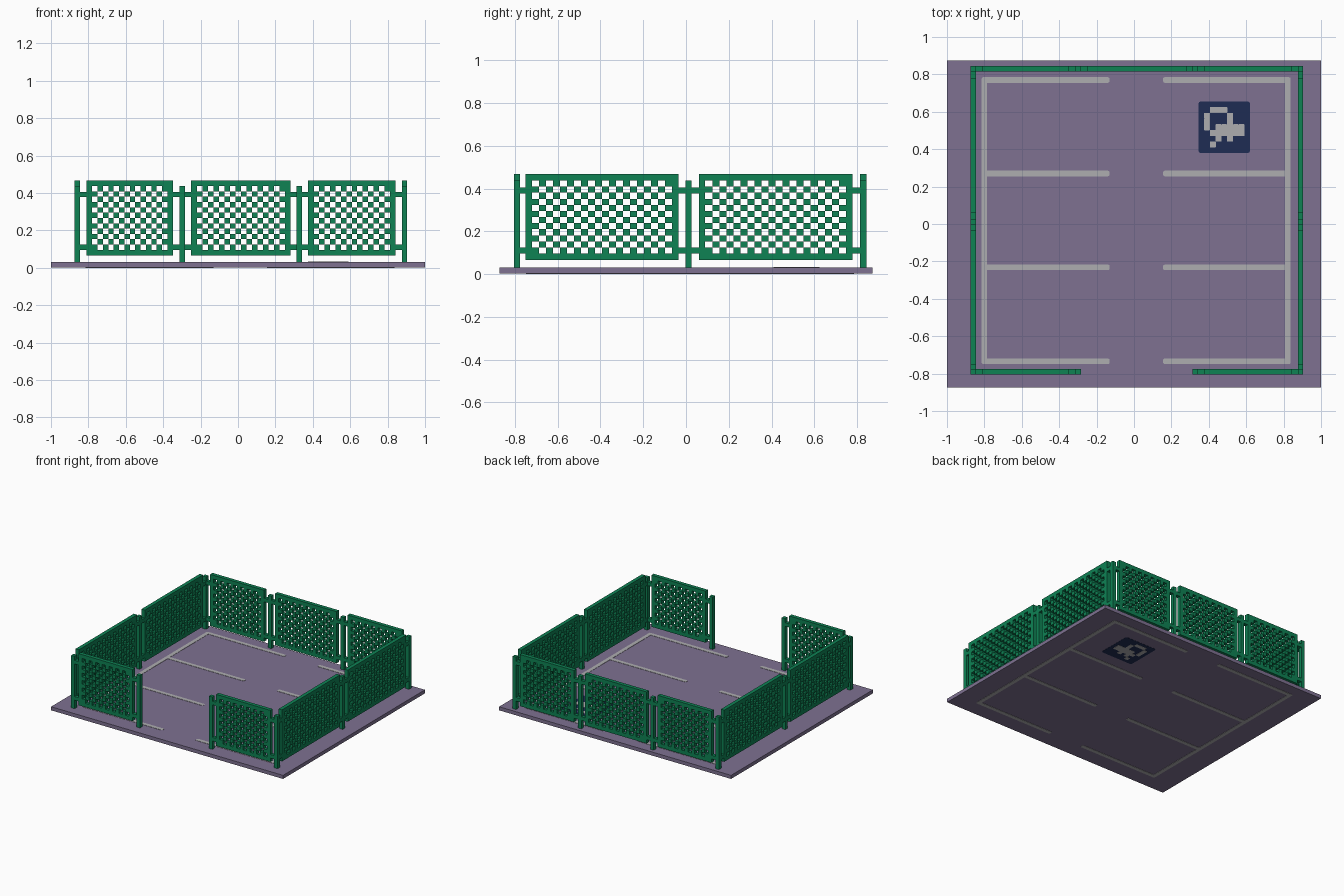
import bpy
import bmesh

cube = bpy.data.objects.get("Cube")
if cube:
    bpy.data.objects.remove(cube, do_unlink=True)


def material(name, rgb):
    """Flat material from 0-255 display values, stored as linear."""
    lin = [((c / 255 + 0.055) / 1.055) ** 2.4 for c in rgb] + [1.0]
    mat = bpy.data.materials.new(name)
    mat.use_nodes = True
    mat.diffuse_color = lin
    mat.node_tree.nodes["Principled BSDF"].inputs["Base Color"].default_value = lin
    return mat


GREEN = material("fence green", (14, 130, 84))
PURPLE = material("paving purple", (126, 113, 145))
GREY = material("line grey", (174, 174, 176))
NAVY = material("sign navy", (31, 44, 84))


def add_box(bm, x, y, z, round_by=0.0):
    """Box from (min, max) ranges, with optionally rounded vertical edges."""
    verts = bmesh.ops.create_cube(bm, size=1)["verts"]
    for v in verts:
        v.co = [(r[0] if c < 0 else r[1]) for c, r in zip(v.co, (x, y, z))]
    if round_by:
        edges = {e for v in verts for e in v.link_edges
                 if abs(e.verts[0].co.z - e.verts[1].co.z) > 1e-5}
        bmesh.ops.bevel(bm, geom=list(edges), offset=round_by, segments=2,
                        profile=0.5, affect='EDGES')


def finish(bm, name, mat):
    mesh = bpy.data.meshes.new(name)
    bm.to_mesh(mesh)
    bm.free()
    mesh.materials.append(mat)
    obj = bpy.data.objects.new(name, mesh)
    bpy.context.collection.objects.link(obj)
    return obj


def boxes(name, mat, items, round_by=0.0):
    bm = bmesh.new()
    for item in items:
        add_box(bm, *item, round_by)
    return finish(bm, name, mat)


# Paved slab
TOP = 0.03
boxes("paving_slab", PURPLE, [((-1, 1), (-0.873, 0.873), (0.002, TOP))])

# Bay lines, sign and pictogram, as thin plates on both faces of the slab
ROW_Y = (0.77, 0.27, -0.232, -0.734)
lines = [((-0.815, -0.785), (-0.749, 0.785)), ((0.808, 0.838), (-0.749, 0.785))]
for y in ROW_Y:
    lines.append(((-0.805, -0.13), (y - 0.015, y + 0.015)))
    lines.append(((0.155, 0.828), (y - 0.015, y + 0.015)))

SIGN_X, SIGN_Y, CELL = 0.345, 0.655, 0.0306
ICON = [".........",
        "..###....",
        ".#...#...",
        ".#...#...",
        ".#.#####.",
        "..######.",
        "...#.#...",
        "..#......",
        "........."]
icon = []
for r, row in enumerate(ICON):
    for c, mark in enumerate(row):
        if mark == "#":
            x, y = SIGN_X + c * CELL, SIGN_Y - r * CELL
            icon.append(((x - 0.001, x + CELL + 0.001), (y - CELL - 0.001, y + 0.001)))
sign = [((SIGN_X, SIGN_X + 9 * CELL), (SIGN_Y - 9 * CELL, SIGN_Y))]

for side, z_line, z_sign, z_icon in (
        ("top", (0.028, 0.032), (0.028, 0.032), (0.03, 0.034)),
        ("bottom", (0.0, 0.004), (0.001, 0.005), (0.0, 0.004))):
    boxes("bay_lines_" + side, GREY, [(x, y, z_line) for x, y in lines], 0.009)
    boxes("sign_plate_" + side, NAVY, [(x, y, z_sign) for x, y in sign], 0.012)
    boxes("sign_pictogram_" + side, GREY, [(x, y, z_icon) for x, y in icon], 0.004)

# Fence
HALF = 0.0145            # half thickness of posts, panels and rails
FRAME = 0.03             # panel frame width
PANEL_Z = (0.066, 0.468)
POST_TOP = 0.438
RAIL_Z = ((0.096, 0.124), (0.378, 0.406))
ROWS = 12


def along(axis, span, line, z):
    """Box ranges for a piece running along x or y on a fence line."""
    across = (line - HALF, line + HALF)
    return (span, across, z) if axis == "x" else (across, span, z)


def fence_panel(name, axis, line, span, cols):
    """Framed panel filled with a checkerboard lattice."""
    (a, b), (lo, hi) = span, PANEL_Z
    parts = [along(axis, span, line, (lo, lo + FRAME)),
             along(axis, span, line, (hi - FRAME, hi)),
             along(axis, (a, a + FRAME), line, (lo + FRAME, hi - FRAME)),
             along(axis, (b - FRAME, b), line, (lo + FRAME, hi - FRAME))]
    w = (b - a - 2 * FRAME) / cols
    h = (hi - lo - 2 * FRAME) / ROWS
    for i in range(cols):
        for j in range(ROWS):
            if (i + j) % 2 == 0:
                s, z = a + FRAME + i * w, lo + FRAME + j * h
                parts.append(along(axis, (s, s + w), line, (z, z + h)))
    boxes(name, GREEN, parts)


def fence_rails(name, axis, line, gaps):
    """Short upper and lower rails joining posts to panels."""
    boxes(name, GREEN, [along(axis, g, line, z) for g in gaps for z in RAIL_Z])


LEFT, RIGHT, BACK, FRONT = 0.89, -0.86, 0.829, -0.79
SIDE_PANELS = ((-0.75, -0.035), (0.06, 0.778))
RIGHT_X, MID_X, LEFT_X = (-0.81, -0.347), (-0.25, 0.28), (0.375, 0.842)
INNER_R, INNER_L, MID_Y = -0.297, 0.327, 0.012

runs = [  # name, axis, line, post positions, panels with lattice columns
    ("back", "x", BACK, (RIGHT, INNER_R, INNER_L, LEFT),
     ((RIGHT_X, 14), (MID_X, 16), (LEFT_X, 14))),
    ("front_right", "x", FRONT, (RIGHT, INNER_R), ((RIGHT_X, 14),)),
    ("front_left", "x", FRONT, (INNER_L, LEFT), ((LEFT_X, 14),)),
    ("right", "y", RIGHT, (FRONT, MID_Y, BACK), tuple((s, 20) for s in SIDE_PANELS)),
    ("left", "y", LEFT, (FRONT, MID_Y, BACK), tuple((s, 20) for s in SIDE_PANELS)),
]
post_spots = set()
for name, axis, line, posts, panels in runs:
    gaps = []
    for k, (span, cols) in enumerate(panels):
        fence_panel(f"{name}_fence_panel_{k + 1}", axis, line, span, cols)
        gaps += [(posts[k] + HALF, span[0]), (span[1], posts[k + 1] - HALF)]
    fence_rails(name + "_fence_rails", axis, line, gaps)
    post_spots |= {(p, line) if axis == "x" else (line, p) for p in posts}

# Posts, shared at the corners
for k, (x, y) in enumerate(sorted(post_spots)):
    boxes(f"fence_post_{k + 1}", GREEN,
          [((x - HALF, x + HALF), (y - HALF, y + HALF), (TOP - 0.005, POST_TOP))])
